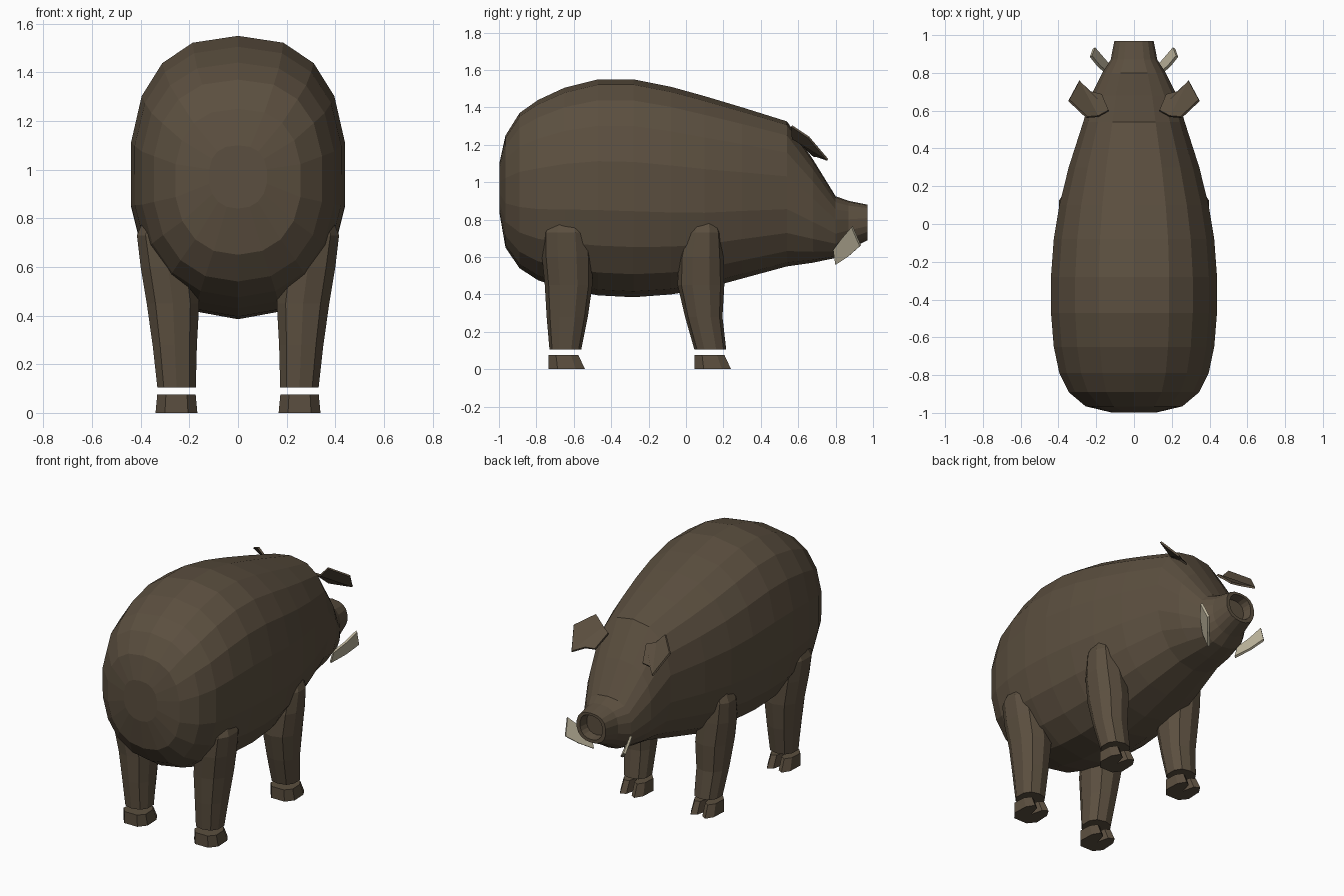
import bpy, bmesh
from math import sin, cos, pi
from mathutils import Vector

cube = bpy.data.objects.get("Cube")
if cube:
    bpy.data.objects.remove(cube, do_unlink=True)


def material(name, rgb):
    m = bpy.data.materials.new(name)
    m.use_nodes = True
    m.diffuse_color = (*rgb, 1)
    bsdf = next(n for n in m.node_tree.nodes if n.type == 'BSDF_PRINCIPLED')
    bsdf.inputs["Base Color"].default_value = (*rgb, 1)
    return m


hide = material("brown hide", (0.105, 0.078, 0.05))
ivory = material("ivory tusk", (0.52, 0.47, 0.34))


def finish(bm, name, mat):
    bmesh.ops.recalc_face_normals(bm, faces=bm.faces)
    mesh = bpy.data.meshes.new(name)
    bm.to_mesh(mesh)
    bm.free()
    mesh.materials.append(mat)
    obj = bpy.data.objects.new(name, mesh)
    bpy.context.collection.objects.link(obj)
    return obj


def loft(name, rings, mat):
    """Skin a list of equal-length point rings and cap both ends."""
    bm = bmesh.new()
    loops = [[bm.verts.new(p) for p in ring] for ring in rings]
    n = len(loops[0])
    for a, b in zip(loops, loops[1:]):
        for i in range(n):
            j = (i + 1) % n
            bm.faces.new((a[i], a[j], b[j], b[i]))
    bm.faces.new(loops[0])
    bm.faces.new(loops[-1])
    return finish(bm, name, mat)


def plate(name, points, thickness, mat):
    """Thin slab following an outline."""
    pts = [Vector(p) for p in points]
    normal = (pts[1] - pts[0]).cross(pts[-1] - pts[0]).normalized() * thickness / 2
    return loft(name, [[p - normal for p in pts], [p + normal for p in pts]], mat)


def power(v, e):
    return (abs(v) ** e) * (1 if v >= 0 else -1)


def body_ring(y, bottom, top, half, sides=18):
    mid, tall = (bottom + top) / 2, (top - bottom) / 2
    ring = []
    for i in range(sides):
        a = 2 * pi * i / sides
        e = 0.81 if cos(a) >= 0 else 0.89   # broad back, slightly narrower belly
        ring.append((half * power(sin(a), e), y, mid + tall * power(cos(a), e)))
    return ring


# Body, head and snout: y, belly height, back height, half width
stations = [
    (-0.998, 0.84, 1.1, 0.12), (-0.965, 0.65, 1.25, 0.26),
    (-0.89, 0.54, 1.37, 0.35), (-0.79, 0.475, 1.44, 0.4),
    (-0.65, 0.43, 1.505, 0.43), (-0.47, 0.395, 1.55, 0.445),
    (-0.28, 0.385, 1.55, 0.445), (-0.08, 0.4, 1.51, 0.43),
    (0.1, 0.43, 1.46, 0.4), (0.3, 0.485, 1.4, 0.35),
    (0.54, 0.55, 1.325, 0.272), (0.68, 0.57, 1.12, 0.23),
    (0.8, 0.595, 0.925, 0.17), (0.87, 0.64, 0.9, 0.125),
    (0.97, 0.69, 0.88, 0.105), (0.97, 0.71, 0.865, 0.08),
    (0.915, 0.72, 0.855, 0.07),
]
loft("body", [body_ring(*s) for s in stations], hide)


def leg_ring(z, y0, y1, x0, x1, side, sides=10):
    cx, cy = (x0 + x1) / 2, (y0 + y1) / 2
    rx, ry = (x1 - x0) / 2, (y1 - y0) / 2
    return [(side * (cx + rx * power(cos(a), 0.85)), cy + ry * power(sin(a), 0.85), z)
            for a in (2 * pi * (i + 0.5) / sides for i in range(sides))]


# Legs: height, back y, front y, inner x, outer x
hind = [(0.105, -0.73, -0.56, 0.17, 0.335), (0.28, -0.745, -0.525, 0.165, 0.355),
        (0.45, -0.755, -0.5, 0.155, 0.38), (0.6, -0.77, -0.5, 0.17, 0.405),
        (0.73, -0.77, -0.51, 0.2, 0.42), (0.82, -0.72, -0.55, 0.24, 0.38)]
fore = [(0.105, 0.045, 0.215, 0.17, 0.335), (0.28, -0.005, 0.195, 0.165, 0.355),
        (0.45, -0.045, 0.205, 0.155, 0.375), (0.6, -0.04, 0.2, 0.17, 0.395),
        (0.73, -0.01, 0.19, 0.2, 0.4), (0.82, 0.03, 0.16, 0.24, 0.36)]


def hoof(name, y, side):
    """Cloven hoof: a notched outline flaring towards the ground."""
    outline = [(-1, -0.5), (-0.55, -1), (0.55, -1), (1, -0.5), (0.95, 0.5),
               (0.6, 1), (0.22, 0.8), (0, 0), (-0.22, 0.8), (-0.6, 1), (-0.95, 0.5)]
    rings = []
    for z, rx, front in ((0, 0.086, 0.195), (0.075, 0.079, 0.16)):
        ry = front / 2
        rings.append([(side * (0.253 + rx * u), y + ry + ry * v, z) for u, v in outline])
    loft(name, rings, hide)


for side, label in ((1, "left"), (-1, "right")):
    for pair, rows, heel in (("hind", hind, -0.735), ("front", fore, 0.046)):
        loft(f"{label}_{pair}_leg", [leg_ring(*r, side) for r in rows], hide)
        hoof(f"{label}_{pair}_hoof", heel, side)

    # Ear: folded leaf of two thin panels sharing a centre crease
    root, tip = (0.19, 0.57, 1.235), (0.29, 0.757, 1.12)
    for part, edge in (("inner", [(0.135, 0.6, 1.22), (0.17, 0.685, 1.14), (0.23, 0.7, 1.14)]),
                       ("outer", [(0.25, 0.565, 1.3), (0.345, 0.655, 1.24)])):
        pts = [(side * x, y, z) for x, y, z in [root, *edge, tip]]
        plate(f"{label}_ear_{part}", pts, 0.012, hide)

    # Tusk: broad blade sweeping out, forward and up
    tusk = [(0.13, 0.79, 0.64), (0.1, 0.802, 0.56), (0.16, 0.87, 0.605),
            (0.212, 0.932, 0.66), (0.228, 0.888, 0.762), (0.185, 0.835, 0.7)]
    plate(f"{label}_tusk", [(side * x, y, z) for x, y, z in tusk], 0.015, ivory)
